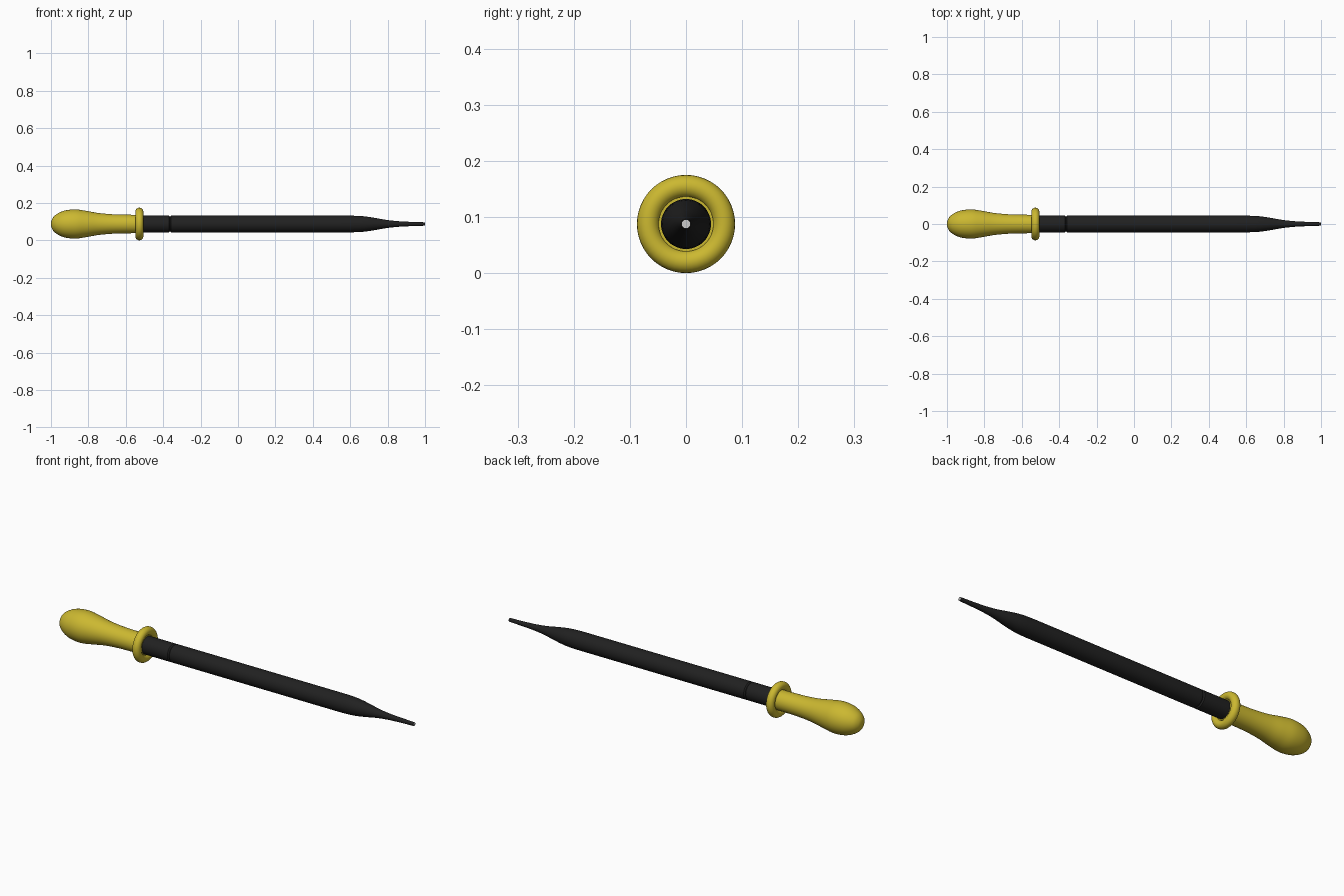
import bpy, bmesh, math

if "Cube" in bpy.data.objects:
    bpy.data.objects.remove(bpy.data.objects["Cube"])

AXIS_Z = 0.0875
SIDES = 48


def material(name, rgb):
    m = bpy.data.materials.new(name)
    m.diffuse_color = (*rgb, 1)
    m.use_nodes = True
    m.node_tree.nodes["Principled BSDF"].inputs["Base Color"].default_value = m.diffuse_color
    return m


def smooth_path(points, steps=5):
    """Catmull-Rom curve through profile points."""
    out = []
    for i in range(len(points) - 1):
        p0, p1 = points[max(i - 1, 0)], points[i]
        p2, p3 = points[i + 1], points[min(i + 2, len(points) - 1)]
        for s in range(steps):
            t = s / steps
            out.append(tuple(
                0.5 * (2 * b + (c - a) * t + (2 * a - 5 * b + 4 * c - d) * t**2
                       + (3 * b - a - 3 * c + d) * t**3)
                for a, b, c, d in zip(p0, p1, p2, p3)))
    return out + [points[-1]]


def lathe(name, profile, mat):
    """Spin (x, radius) points around the x axis."""
    bm = bmesh.new()
    vs = [bm.verts.new((x, 0, max(r, 0))) for x, r in profile]
    edges = [bm.edges.new(pair) for pair in zip(vs, vs[1:])]
    bmesh.ops.spin(bm, geom=vs + edges, cent=(0, 0, 0), axis=(1, 0, 0),
                   angle=2 * math.pi, steps=SIDES)
    bmesh.ops.remove_doubles(bm, verts=bm.verts, dist=1e-5)
    bmesh.ops.recalc_face_normals(bm, faces=bm.faces)
    me = bpy.data.meshes.new(name)
    bm.to_mesh(me)
    bm.free()
    ob = bpy.data.objects.new(name, me)
    bpy.context.collection.objects.link(ob)
    ob.location.z = AXIS_Z
    me.materials.append(mat)
    bpy.ops.object.select_all(action='DESELECT')
    ob.select_set(True)
    bpy.context.view_layer.objects.active = ob
    bpy.ops.object.shade_smooth_by_angle(angle=math.radians(35))
    return ob


yellow = material("yellow_rubber", (0.60, 0.48, 0.03))
black = material("dark_tube", (0.015, 0.015, 0.015))

# squeeze bulb with narrowing neck
bulb = smooth_path([(-1, 0), (-0.995, 0.024), (-0.975, 0.049), (-0.93, 0.071),
                    (-0.87, 0.078), (-0.81, 0.070), (-0.74, 0.058),
                    (-0.65, 0.051), (-0.527, 0.049)])
lathe("squeeze_bulb", bulb + [(-0.515, 0.049), (-0.515, 0.04)], yellow)

# rolled collar at the mouth of the bulb
ring = [(-0.527 + 0.021 * math.cos(a), 0.0672 + 0.0203 * math.sin(a))
        for a in (2 * math.pi * i / 20 for i in range(21))]
lathe("bulb_collar", ring, yellow)

# tube with a fine groove and a drawn-out tip
taper = smooth_path([(0.61, 0.0445), (0.67, 0.0415), (0.73, 0.033),
                     (0.80, 0.021), (0.88, 0.0135), (1.0, 0.009)])
tube = [(-0.56, 0), (-0.56, 0.0445), (-0.370, 0.0445), (-0.364, 0.039),
        (-0.358, 0.0445)] + taper + [(1.0, 0.0075)]
lathe("dropper_tube", tube, black)

# pale opening at the tip
lathe("tip_opening", [(0.99, 0.0075), (0.999, 0.0075), (0.999, 0)],
      material("pale_grey", (0.6, 0.6, 0.6)))
